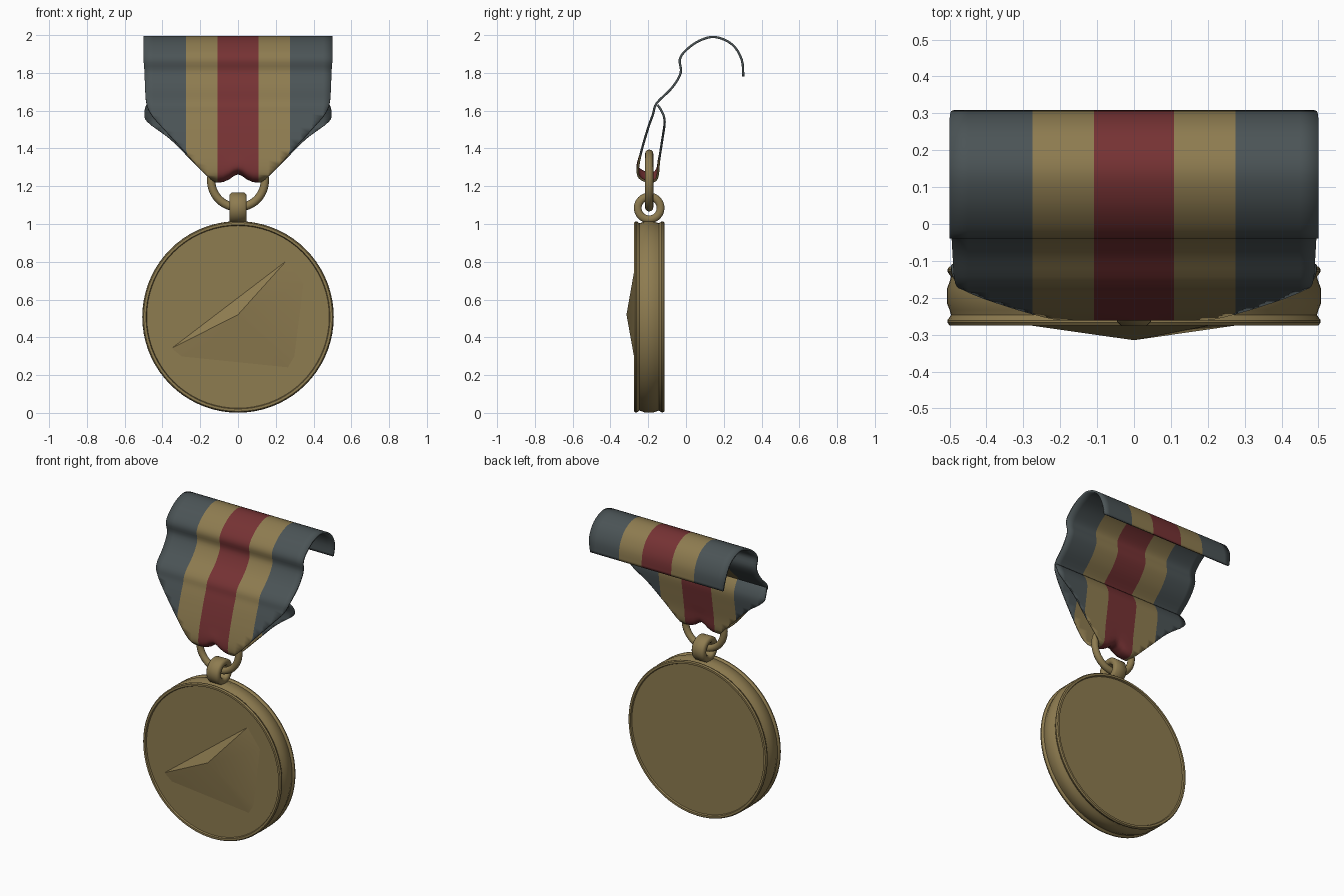
import bpy, bmesh, math
from mathutils import Vector

if "Cube" in bpy.data.objects:
    bpy.data.objects.remove(bpy.data.objects["Cube"])

def material(name, rgb):
    m = bpy.data.materials.new(name)
    m.diffuse_color = (*rgb, 1)
    m.use_nodes = True
    m.node_tree.nodes["Principled BSDF"].inputs["Base Color"].default_value = m.diffuse_color
    return m

gold = material("old gold", (0.27, 0.20, 0.08))
grey = material("slate grey", (0.07, 0.088, 0.093))
red = material("dark red", (0.18, 0.032, 0.034))
YC = -0.195          # medal mid plane

def finish(bm, name, mats, angle=35):
    bmesh.ops.recalc_face_normals(bm, faces=bm.faces)
    me = bpy.data.meshes.new(name)
    bm.to_mesh(me)
    bm.free()
    for m in mats:
        me.materials.append(m)
    ob = bpy.data.objects.new(name, me)
    bpy.context.collection.objects.link(ob)
    bpy.ops.object.select_all(action='DESELECT')
    ob.select_set(True)
    bpy.context.view_layer.objects.active = ob
    bpy.ops.object.shade_smooth_by_angle(angle=math.radians(angle))
    return ob

def sweep(bm, rings, closed):
    """Join rings of verts with quads; closed also joins last ring to first."""
    n = len(rings)
    for i in range(n if closed else n - 1):
        a, b = rings[i], rings[(i + 1) % n]
        for k in range(len(a)):
            l = (k + 1) % len(a)
            bm.faces.new((a[k], a[l], b[l], b[k]))

# medal disc: lathed rim with a groove near each face, recessed faces
half = [(0.483, -0.070), (0.487, -0.080), (0.500, -0.080), (0.506, -0.072),
        (0.506, -0.066), (0.496, -0.052), (0.500, -0.038), (0.507, -0.02)]
prof = half + [(r, -y) for r, y in reversed(half)]
bm = bmesh.new()
N = 72
rings = [[bm.verts.new((r * math.cos(2 * math.pi * k / N), YC + y,
                        0.508 + r * math.sin(2 * math.pi * k / N)))
          for k in range(N)] for r, y in prof]
sweep(bm, rings, False)
bm.faces.new(rings[0])
bm.faces.new(rings[-1])
finish(bm, "medal_disc", [gold])

# raised faceted emblem on the front
bm = bmesh.new()
outline = [(0.265, 0.815), (0.36, 0.69), (0.31, 0.29), (0.275, 0.23),
           (-0.31, 0.29), (-0.365, 0.335)]
base = [bm.verts.new((x, -0.263, z)) for x, z in outline]
apex = bm.verts.new((0, -0.315, 0.52))
for i in range(6):
    bm.faces.new((base[i], base[(i + 1) % 6], apex))
bm.faces.new(base)
finish(bm, "emblem", [gold], 30)

# hanging lug: flat-sectioned loop around the x axis
bm = bmesh.new()
section = [(0.040, -0.035), (0.040, 0.035), (0.050, 0.046), (0.070, 0.046),
           (0.081, 0.035), (0.081, -0.035), (0.070, -0.046), (0.050, -0.046)]
rings = []
for i in range(32):
    a = 2 * math.pi * i / 32
    rings.append([bm.verts.new((x, YC + r * math.cos(a), 1.085 + r * math.sin(a)))
                  for r, x in section])
sweep(bm, rings, True)
finish(bm, "hanging_lug", [gold], 50)

# suspension ring
bm = bmesh.new()
rings = []
for i in range(48):
    a = 2 * math.pi * i / 48
    rings.append([])
    for k in range(12):
        b = 2 * math.pi * k / 12
        r = 0.142 + 0.022 * math.cos(b)
        rings[-1].append(bm.verts.new((r * math.cos(a), YC + 0.022 * math.sin(b),
                                       1.23 + r * math.sin(a))))
sweep(bm, rings, True)
finish(bm, "suspension_ring", [gold], 80)

# ribbon: side path (y, z, half width) from back hem, over the top, round the ring
path = [(0.303, 1.78, 0.485), (0.295, 1.87, 0.498), (0.245, 1.95, 0.5),
        (0.155, 1.99, 0.5), (0.07, 1.97, 0.5), (0.0, 1.92, 0.5),
        (-0.033, 1.87, 0.5), (-0.028, 1.80, 0.495), (-0.075, 1.72, 0.492),
        (-0.155, 1.64, 0.485), (-0.175, 1.58, 0.46), (-0.20, 1.51, 0.40),
        (-0.235, 1.39, 0.29), (-0.255, 1.29, 0.20), (-0.245, 1.245, 0.15),
        (-0.20, 1.225, 0.12), (-0.155, 1.24, 0.15), (-0.142, 1.34, 0.25),
        (-0.125, 1.45, 0.36), (-0.113, 1.54, 0.48), (-0.125, 1.59, 0.495),
        (-0.15, 1.63, 0.485)]
P = [Vector(p) for p in path]
rows = []
for i in range(len(P) - 1):          # smooth spline through the points
    p0, p1, p2, p3 = P[max(i - 1, 0)], P[i], P[i + 1], P[min(i + 2, len(P) - 1)]
    for s in range(4):
        t = s / 4
        rows.append(0.5 * (2 * p1 + (p2 - p0) * t + (2 * p0 - 5 * p1 + 4 * p2 - p3) * t * t
                           + (3 * p1 - p0 - 3 * p2 + p3) * t ** 3))
rows.append(P[-1])
right = [0.025, 0.05, 0.08, 0.108, 0.16, 0.22, 0.275, 0.33, 0.39, 0.45, 0.5]
cols = [-x for x in reversed(right)] + [0] + right
bm = bmesh.new()
grid = []
for y, z, hw in rows:
    hw = min(hw, 0.5)
    line = []
    for x in cols:
        x = max(-hw, min(hw, x))
        # ribbon bunches up at the middle of its lower fold
        lift = 0.045 * math.exp(-(x / 0.05) ** 2) * max(0, min(1, (1.36 - z) / 0.12))
        line.append(bm.verts.new((x, y, z + lift)))
    grid.append(line)
for i in range(len(grid) - 1):
    for j in range(len(cols) - 1):
        f = bm.faces.new((grid[i][j], grid[i][j + 1], grid[i + 1][j + 1], grid[i + 1][j]))
        mid = abs(cols[j] + cols[j + 1]) / 2
        f.material_index = 0 if mid < 0.108 else 1 if mid < 0.275 else 2   # stripes
bmesh.ops.remove_doubles(bm, verts=bm.verts, dist=0.0003)
ribbon = finish(bm, "ribbon", [red, gold, grey], 60)
mod = ribbon.modifiers.new("thickness", 'SOLIDIFY')
mod.thickness = 0.012
mod.offset = 0
